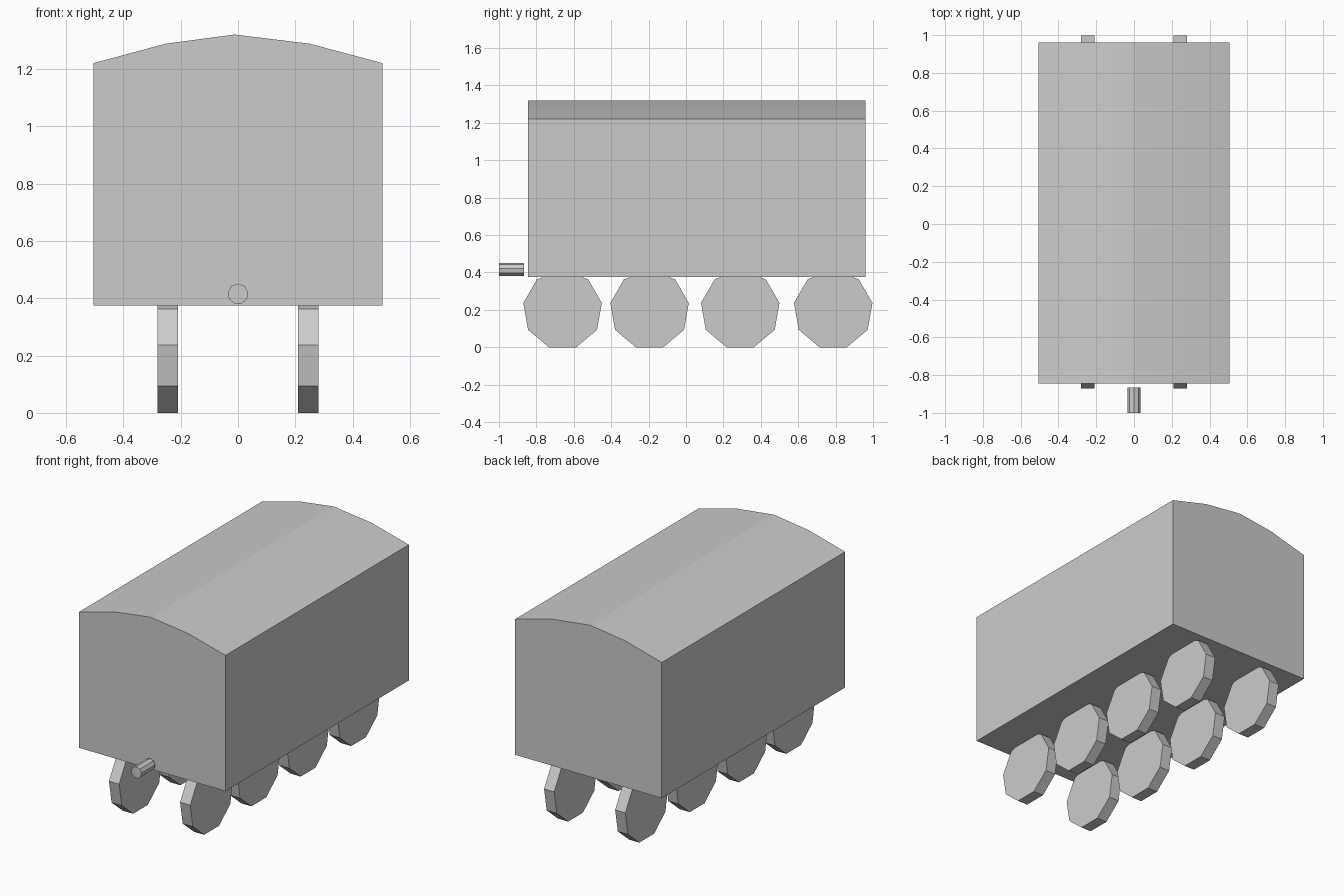
import bpy, bmesh
from math import sin, cos, pi, radians
from mathutils import Vector

if "Cube" in bpy.data.objects:
    bpy.data.objects.remove(bpy.data.objects["Cube"])


def prism(name, profile, extrude):
    """Extrude a closed planar outline along a vector into a capped solid."""
    bm = bmesh.new()
    face = bm.faces.new([bm.verts.new(p) for p in profile])
    res = bmesh.ops.extrude_face_region(bm, geom=[face], use_keep_orig=True)
    moved = [g for g in res["geom"] if isinstance(g, bmesh.types.BMVert)]
    bmesh.ops.translate(bm, verts=moved, vec=Vector(extrude))
    bmesh.ops.recalc_face_normals(bm, faces=bm.faces)
    mesh = bpy.data.meshes.new(name)
    bm.to_mesh(mesh)
    bm.free()
    obj = bpy.data.objects.new(name, mesh)
    bpy.context.collection.objects.link(obj)
    return obj


def ngon(radius, sides=9):
    """Regular outline with one corner pointing up."""
    return [(radius * sin(2 * pi * i / sides), radius * cos(2 * pi * i / sides))
            for i in range(sides)]


# Wagon body with its shallow arched roof
outline = [(-0.505, 0.375), (0.505, 0.375), (0.505, 1.22), (0.25, 1.288),
           (-0.012, 1.32), (-0.252, 1.288), (-0.505, 1.22)]
body = prism("wagon_body", [(x, -0.845, z) for x, z in outline], (0, 1.805, 0))

# Soft shading across the roof, crisp corners elsewhere
bpy.context.view_layer.objects.active = body
body.select_set(True)
bpy.ops.object.shade_smooth_by_angle(angle=radians(14))

# Four pairs of nine-sided wheels, flat side on the ground
for i, y in enumerate((-0.66, -0.195, 0.29, 0.787)):
    for side, x in (("left", -0.28), ("right", 0.21)):
        prism(f"wheel_{side}_{i + 1}",
              [(x, y + a, 0.2 + b) for a, b in ngon(0.213)], (0.07, 0, 0))

# Coupling rod at the front
prism("coupling_rod", [(a, -1.0, 0.415 + b) for a, b in ngon(0.036)], (0, 0.135, 0))
